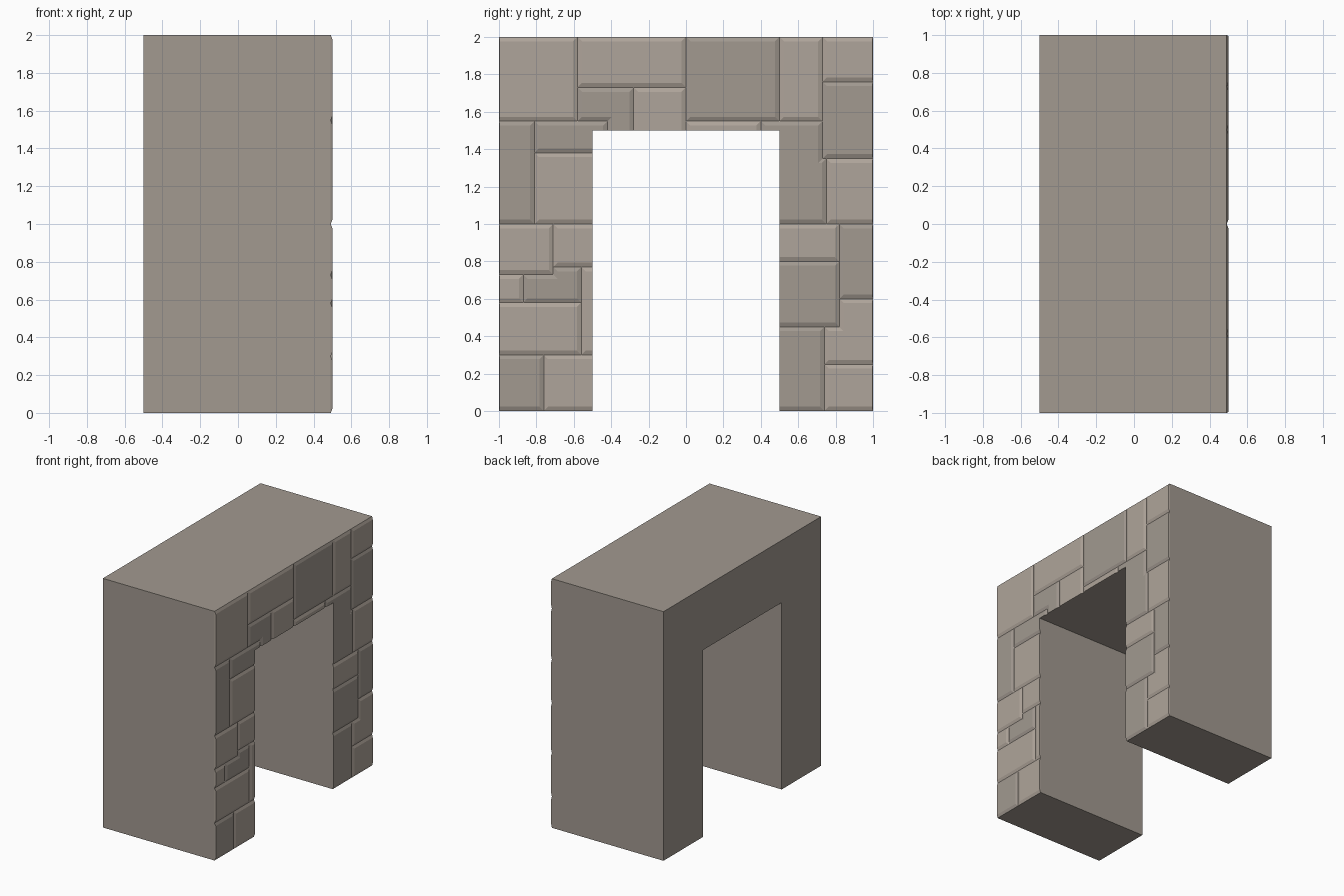
import bpy, bmesh

if "Cube" in bpy.data.objects:
    bpy.data.objects.remove(bpy.data.objects["Cube"])

FACE, BED, INSET = 0.5, 0.491, 0.023


def material(name, colour):
    m = bpy.data.materials.new(name)
    m.diffuse_color = (*colour, 1)
    m.use_nodes = True
    m.node_tree.nodes["Principled BSDF"].inputs["Base Color"].default_value = m.diffuse_color
    return m


dark = material("dark_stone", (0.36, 0.32, 0.28))
light = material("light_stone", (0.43, 0.375, 0.325))


def make_object(name, bm, mats):
    bmesh.ops.recalc_face_normals(bm, faces=bm.faces)
    mesh = bpy.data.meshes.new(name)
    bm.to_mesh(mesh)
    bm.free()
    for m in mats:
        mesh.materials.append(m)
    ob = bpy.data.objects.new(name, mesh)
    bpy.context.collection.objects.link(ob)
    return ob


# Doorway body: an upside-down U profile swept along x
outline = [(-1, 0), (-.5, 0), (-.5, 1.5), (.5, 1.5), (.5, 0), (1, 0), (1, 2), (-1, 2)]
bm = bmesh.new()
base = bm.faces.new([bm.verts.new((-0.5, y, z)) for y, z in outline])
ext = bmesh.ops.extrude_face_region(bm, geom=[base], use_keep_orig=True)
moved = [g for g in ext["geom"] if isinstance(g, bmesh.types.BMVert)]
bmesh.ops.translate(bm, verts=moved, vec=(0.5 + BED, 0, 0))
make_object("doorway_body", bm, [dark])


def edge_inset(a, b):
    # Stones are cut flush at the opening and nearly flush at the outer sides
    if a[0] == b[0]:
        if abs(a[0]) == 1:
            return 0.004
        if abs(a[0]) == 0.5 and max(a[1], b[1]) <= 1.5:
            return 0
    elif a[1] == 1.5 and max(abs(a[0]), abs(b[0])) <= 0.5:
        return 0
    return INSET


def add_stone(bm, pts, tone):
    # Chamfered raised block on the +x face; corners run counter-clockwise in (y, z)
    n = len(pts)
    shift = []
    for i in range(n):
        a, b = pts[i], pts[(i + 1) % n]
        dy, dz = b[0] - a[0], b[1] - a[1]
        length = abs(dy) + abs(dz)
        d = edge_inset(a, b)
        shift.append((-dz / length * d, dy / length * d))
    low = [bm.verts.new((BED, *p)) for p in pts]
    top = [bm.verts.new((FACE, p[0] + shift[i - 1][0] + shift[i][0],
                         p[1] + shift[i - 1][1] + shift[i][1])) for i, p in enumerate(pts)]
    faces = [bm.faces.new(top), bm.faces.new(low[::-1])]
    for i in range(n):
        j = (i + 1) % n
        faces.append(bm.faces.new((low[i], low[j], top[j], top[i])))
    for f in faces:
        f.material_index = tone


# Rectangular stones: y0, y1, z0, z1, tone (0 dark, 1 light)
rects = [
    (-1, -.76, 0, .3, 0), (-.76, -.5, 0, .3, 1), (-1, -.56, .3, .58, 1),
    (-.56, -.5, .3, .77, 1), (-1, -.87, .58, .73, 1), (-1, -.71, .73, 1, 1),
    (-.71, -.5, .77, 1, 1), (-1, -.81, 1, 1.55, 0), (-.81, -.5, 1, 1.38, 1),
    (-1, -.58, 1.55, 2, 1), (-.58, 0, 1.73, 2, 1), (-.28, 0, 1.5, 1.73, 1),
    (0, .5, 1.55, 2, 0), (.5, .73, 1.55, 2, 1), (.73, 1, 1.76, 2, 1),
    (.75, 1, 1, 1.35, 1), (.5, .82, .8, 1, 1), (.5, .82, .45, .8, 0),
    (.82, 1, .6, 1, 0), (.5, .74, 0, .45, 0), (.74, 1, 0, .25, 1),
    (0, .4, 1.5, 1.55, 1),
]
# Stepped stones: corners, tone
stepped = [
    ([(-.87, .58), (-.56, .58), (-.56, .77), (-.71, .77), (-.71, .73), (-.87, .73)], 0),
    ([(-.81, 1.38), (-.5, 1.38), (-.5, 1.5), (-.42, 1.5), (-.42, 1.55), (-.81, 1.55)], 0),
    ([(-.42, 1.5), (-.28, 1.5), (-.28, 1.73), (-.58, 1.73), (-.58, 1.55), (-.42, 1.55)], 0),
    ([(.5, 1), (.75, 1), (.75, 1.35), (.73, 1.35), (.73, 1.55), (.4, 1.55), (.4, 1.5), (.5, 1.5)], 0),
    ([(.73, 1.35), (1, 1.35), (1, 1.76), (.73, 1.76)], 0),
    ([(.74, .25), (1, .25), (1, .6), (.82, .6), (.82, .45), (.74, .45)], 1),
]
bm = bmesh.new()
for y0, y1, z0, z1, tone in rects:
    add_stone(bm, [(y0, z0), (y1, z0), (y1, z1), (y0, z1)], tone)
for pts, tone in stepped:
    add_stone(bm, pts, tone)
make_object("stone_facing", bm, [dark, light])
